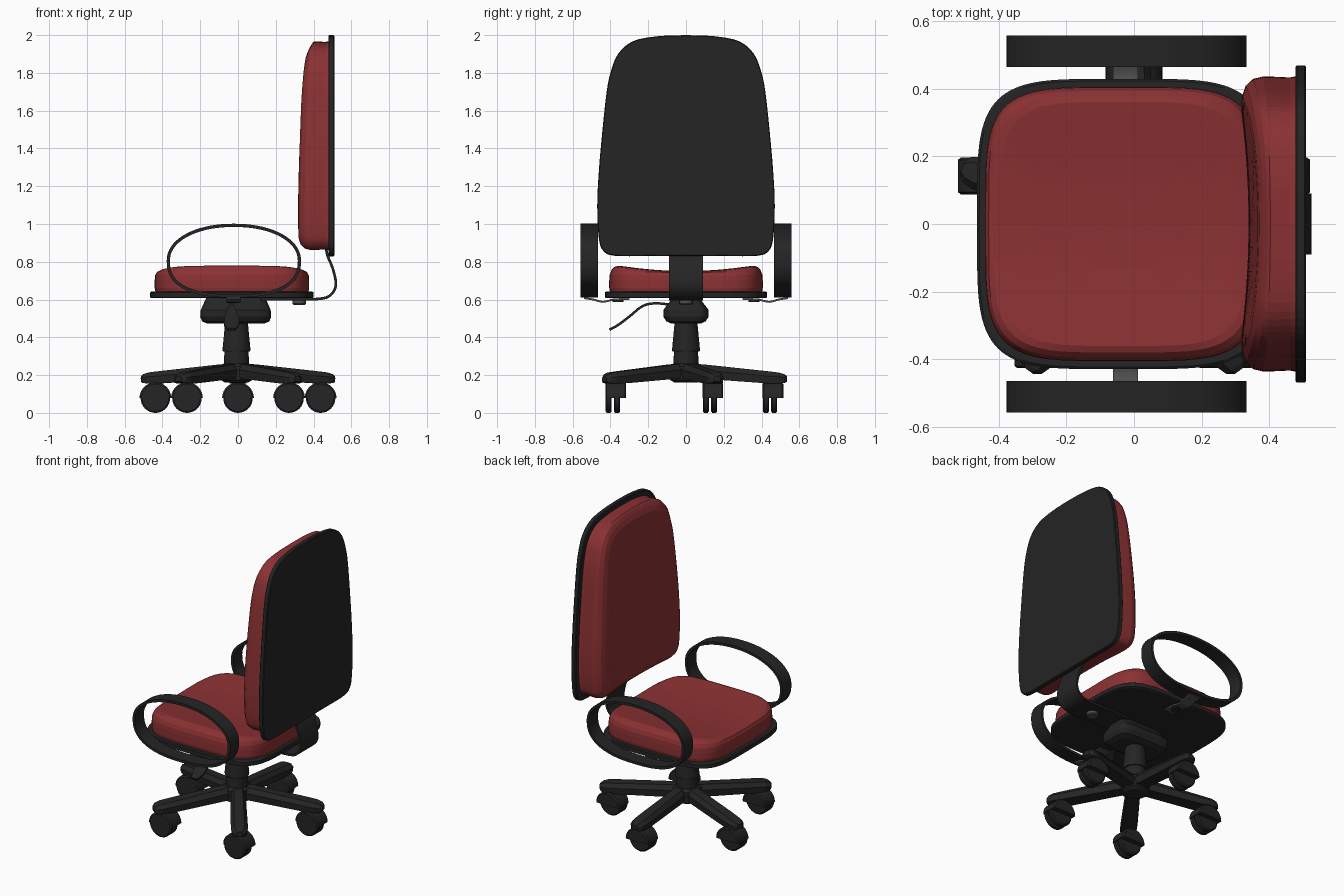
import bpy, bmesh
from math import sin, cos, pi, radians, copysign
from mathutils import Vector

cube = bpy.data.objects.get("Cube")
if cube:
    bpy.data.objects.remove(cube, do_unlink=True)


def material(name, rgb, rough=0.6):
    m = bpy.data.materials.new(name)
    m.use_nodes = True
    m.diffuse_color = (*rgb, 1)
    node = next(n for n in m.node_tree.nodes if n.type == 'BSDF_PRINCIPLED')
    node.inputs["Base Color"].default_value = (*rgb, 1)
    node.inputs["Roughness"].default_value = rough
    return m


RED = material("red fabric", (0.26, 0.031, 0.033), 0.9)
BLACK = material("black plastic", (0.018, 0.018, 0.018))
GREY = material("grey steel", (0.08, 0.08, 0.08))
parts = []


def loft(name, rings, mat, closed=False):
    """Skin a row of equal point rings, capping the ends unless closed."""
    bm = bmesh.new()
    rows = [[bm.verts.new(p) for p in ring] for ring in rings]
    pairs = list(zip(rows, rows[1:])) + ([(rows[-1], rows[0])] if closed else [])
    for a, b in pairs:
        for i in range(len(a)):
            j = (i + 1) % len(a)
            bm.faces.new((a[i], a[j], b[j], b[i]))
    if not closed:
        bm.faces.new(rows[0])
        bm.faces.new(rows[-1])
    bmesh.ops.recalc_face_normals(bm, faces=bm.faces)
    mesh = bpy.data.meshes.new(name)
    bm.to_mesh(mesh)
    bm.free()
    mesh.materials.append(mat)
    obj = bpy.data.objects.new(name, mesh)
    bpy.context.collection.objects.link(obj)
    parts.append(obj)
    return obj


def oval(a, b, power=2.0, n=64, low_power=None):
    """Superellipse outline; low_power shapes its lower half."""
    pts = []
    for i in range(n):
        t = 2 * pi * i / n
        e = 2 / (low_power if low_power and sin(t) < 0 else power)
        pts.append((copysign(abs(cos(t)) ** e, cos(t)) * a,
                    copysign(abs(sin(t)) ** e, sin(t)) * b))
    return pts


def spline(pts, steps=6):
    """Smooth curve through points."""
    p = [Vector(q) for q in pts]
    p = [2 * p[0] - p[1]] + p + [2 * p[-1] - p[-2]]
    out = []
    for a, b, c, d in zip(p, p[1:], p[2:], p[3:]):
        for k in range(steps):
            t = k / steps
            out.append(b + (c - a) * t / 2 + (2 * a - 5 * b + 4 * c - d) * t * t / 2
                       + (3 * b - a - 3 * c + d) * t ** 3 / 2)
    return out + [p[-2]]


def band(name, path, thick, mid, half, mat, along="x", closed=False):
    """Flat strip following a path in the XZ or YZ plane."""
    pts = [Vector(p) for p in path]
    rings = []
    for i, p in enumerate(pts):
        last = len(pts) - 1
        nxt = pts[(i + 1) % len(pts)] if closed else pts[min(i + 1, last)]
        prv = pts[i - 1] if closed else pts[max(i - 1, 0)]
        d = (nxt - prv).normalized()
        n = Vector((-d.y, d.x)) * thick / 2
        w = half(i / last) if callable(half) else half
        ring = [(p + n, mid - w), (p + n, mid + w), (p - n, mid + w), (p - n, mid - w)]
        rings.append([(q.x, c, q.y) if along == "x" else (c, q.x, q.y) for q, c in ring])
    return loft(name, rings, mat, closed)


def turned(name, x, y, profile, mat, n=32):
    """Upright round part from (radius, height) pairs."""
    return loft(name, [[(x + u, y + v, z) for u, v in oval(r, r, n=n)]
                       for r, z in profile], mat)


# Seat board and dished seat cushion
SX, SA, SB = -0.032, 0.433, 0.43
seat = oval(SA, SB, 4.5, 96)
loft("seat_board", [[(SX + u * s, v * s, z) for u, v in seat]
                    for s, z in ((0.98, 0.607), (1, 0.612), (1, 0.637), (0.985, 0.642))], BLACK)


def seat_ring(s, z, dish):
    return [(SX + u * s, v * s, z - dish * 0.03 * max(0, 1 - (v * s / 0.36) ** 2))
            for u, v in seat]


layers = [(0.935, 0.638, 0), (0.945, 0.66, 0), (0.945, 0.70, 0), (0.94, 0.73, 0.1),
          (0.92, 0.755, 0.4), (0.885, 0.772, 0.8), (0.84, 0.779, 1)]
layers += [(s, 0.781, 1) for s in (0.75, 0.6, 0.45, 0.3, 0.15, 0.03)]
loft("seat_cushion", [seat_ring(*l) for l in layers], RED)

# Backrest board and cushion
side = spline([(0, 0.83), (0.2, 0.83), (0.38, 0.832), (0.44, 0.86), (0.462, 0.93), (0.47, 1.1),
               (0.46, 1.3), (0.44, 1.52), (0.42, 1.7), (0.4, 1.8), (0.36, 1.9),
               (0.28, 1.968), (0.15, 1.994), (0, 2.0)], 4)
back = [tuple(p) for p in side] + [(-p.x, p.y) for p in reversed(side[1:-1])]
BZ = 1.415
loft("back_board", [[(x, y * s, BZ + (z - BZ) * s) for y, z in back]
                    for s, x in ((0.99, 0.478), (1, 0.483), (1, 0.505), (0.992, 0.51))], BLACK)


def back_ring(iy, h, w):
    ring = []
    for y, z in back:
        sy, sz = 1 - iy / 0.47, 1 - iy / 0.585
        y, z = y * sy, BZ + (z - BZ) * sz
        lean = 0.035 * max(0, (z - 0.9) / 1.1) ** 2
        dish = 0.022 * max(0, 1 - (y / 0.34) ** 2)
        ring.append((0.482 - h + w * (lean + dish), y, z))
    return ring


layers = [(0.032, 0, 0), (0.036, 0.02, 0), (0.034, 0.06, 0.1), (0.033, 0.1, 0.4),
          (0.04, 0.13, 0.8), (0.06, 0.152, 1), (0.09, 0.163, 1)]
layers += [(i, 0.165, 1) for i in (0.13, 0.19, 0.26, 0.33, 0.4, 0.455)]
loft("back_cushion", [back_ring(*l) for l in layers], RED)

# Curved spine strip joining seat and backrest
band("back_spine", spline([(0.12, 0.602), (0.3, 0.602), (0.42, 0.603), (0.485, 0.62),
                           (0.518, 0.675), (0.503, 0.76), (0.472, 0.84), (0.462, 0.92)]),
     0.014, 0, 0.09, BLACK)
turned("spine_knob", 0.325, 0, [(0.03, 0.572), (0.036, 0.578), (0.036, 0.605)], GREY, 16)

# Armrest loops with their brackets
for label, sgn in (("left", 1), ("right", -1)):
    loop = [(-0.022 + u, 0.806 + v) for u, v in oval(0.347, 0.187, 2.1, 72, 2.5)]
    band(label + "_armrest", loop, 0.017, sgn * 0.512, 0.047, BLACK, closed=True)
    strap = spline([(sgn * 0.3, 0.604), (sgn * 0.38, 0.6), (sgn * 0.44, 0.588),
                    (sgn * 0.49, 0.6), (sgn * 0.54, 0.608)], 4)
    band(label + "_arm_bracket", strap, 0.01, -0.025, 0.037, GREY, along="y")
    turned(label + "_bracket_knob", -0.025, sgn * 0.36, [(0.03, 0.588), (0.03, 0.606)], BLACK, 16)

# Tilt mechanism under the seat
loft("tilt_housing", [[(-0.012 + u, v, z) for u, v in oval(a, b, 5, 48)]
                      for a, b, z in ((0.15, 0.075, 0.472), (0.178, 0.105, 0.485),
                                      (0.188, 0.12, 0.51), (0.185, 0.12, 0.545),
                                      (0.165, 0.085, 0.59), (0.155, 0.07, 0.612))], BLACK)

# Height lever with paddle
band("height_lever", spline([(-0.06, 0.57), (-0.16, 0.58), (-0.23, 0.565), (-0.3, 0.51),
                             (-0.36, 0.465), (-0.405, 0.44)]), 0.013, -0.035,
     lambda t: 0.012 if t < 0.4 else 0.012 + 0.028 * sin(pi * min(1, (t - 0.4) / 0.65)),
     BLACK, along="y")

# Column and base hub
turned("gas_column", -0.008, 0, [(0.072, 0.325), (0.074, 0.335), (0.06, 0.48)], BLACK)
turned("base_hub", -0.008, 0, [(0.06, 0.16), (0.085, 0.175), (0.085, 0.245),
                               (0.066, 0.262), (0.064, 0.33)], BLACK)

# Five legs, each with a twin-wheel caster
for k in range(5):
    ang = radians(90 + 72 * k)
    d, s = Vector((cos(ang), sin(ang), 0)), Vector((-sin(ang), cos(ang), 0))
    rings = []
    for r, w, zt, zb in ((0.02, 0.045, 0.262, 0.185), (0.1, 0.045, 0.256, 0.18),
                         (0.42, 0.051, 0.222, 0.157), (0.49, 0.05, 0.214, 0.156),
                         (0.52, 0.04, 0.205, 0.158), (0.535, 0.02, 0.195, 0.165)):
        zm = zb + (zt - zb) * 0.6
        rings.append([d * r + s * (w * f) + Vector((0, 0, z)) for f, z in
                      ((-0.9, zb), (0.9, zb), (1, zm), (0.6, zt), (-0.6, zt), (-1, zm))])
    loft(f"base_leg_{k + 1}", rings, BLACK)

    cx, cy = d.x * 0.46, d.y * 0.46
    turned(f"caster_stem_{k + 1}", cx, cy, [(0.025, 0.1), (0.025, 0.18)], BLACK, 16)
    arc = [(cos(pi * i / 20), sin(pi * i / 20)) for i in range(21)]
    loft(f"caster_hood_{k + 1}",
         [[(cx + u * r, cy + y, 0.078 + v * r) for u, v in arc]
          for y, r in ((-0.055, 0.075), (-0.048, 0.084), (0.048, 0.084), (0.055, 0.075))], BLACK)
    for label, off in (("a", -0.037), ("b", 0.007)):
        loft(f"caster_wheel_{k + 1}{label}",
             [[(cx + u, cy + off + y, 0.078 + v) for u, v in oval(r, r, n=32)]
              for y, r in ((-0.016, 0.07), (-0.01, 0.078), (0.01, 0.078), (0.016, 0.07))], BLACK)

# Smooth shading with crisp edges
for o in bpy.context.view_layer.objects:
    o.select_set(o in parts)
bpy.context.view_layer.objects.active = parts[0]
bpy.ops.object.shade_smooth_by_angle(angle=radians(35))
